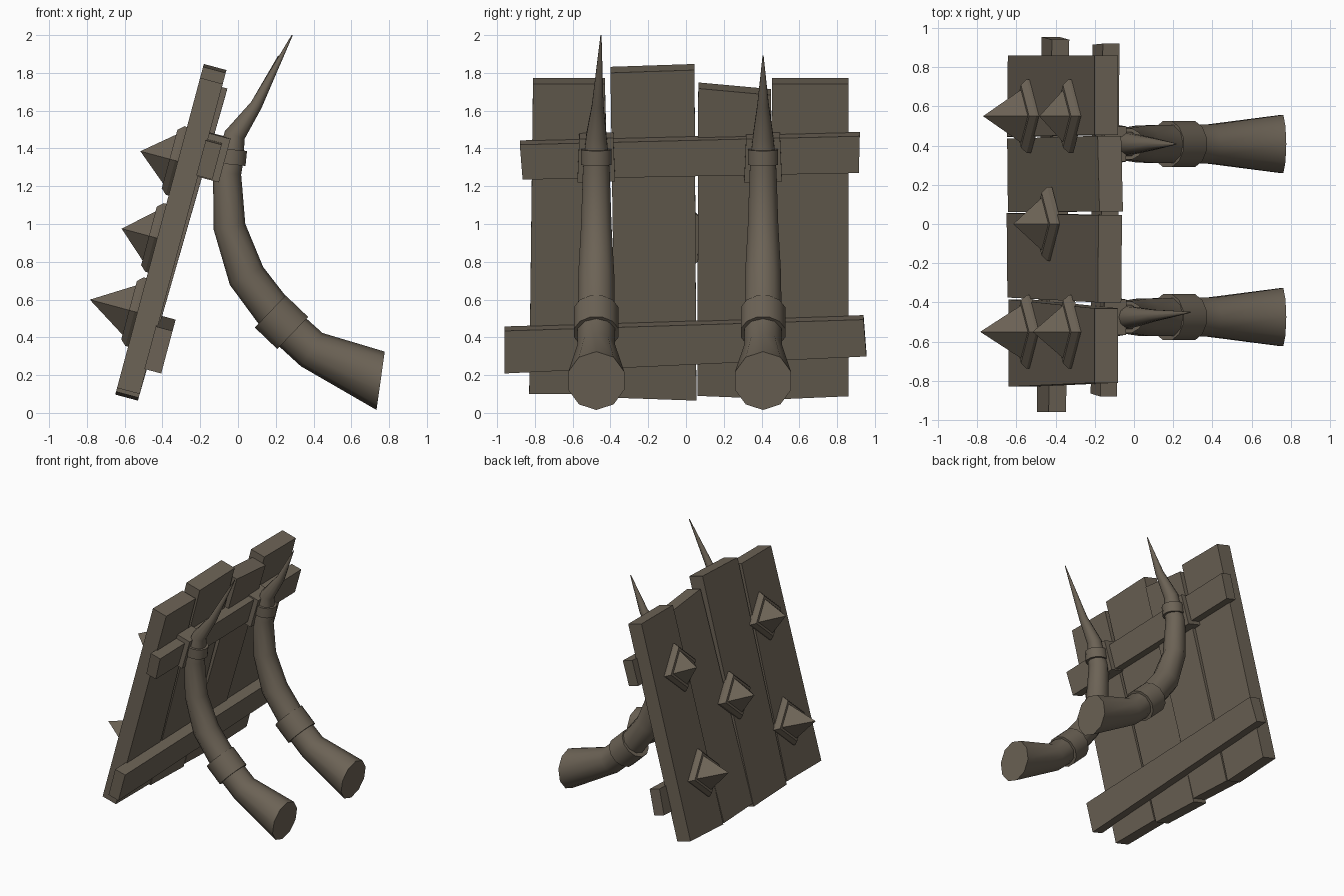
import bpy, math
from mathutils import Vector

if "Cube" in bpy.data.objects:
    bpy.data.objects.remove(bpy.data.objects["Cube"])

wood = bpy.data.materials.new("weathered brown")
wood.diffuse_color = (0.150, 0.124, 0.092, 1)
wood.use_nodes = True
wood.node_tree.nodes["Principled BSDF"].inputs["Base Color"].default_value = wood.diffuse_color

TILT = math.radians(15)
N = Vector((math.cos(TILT), 0, -math.sin(TILT)))   # board normal, toward the horns


def on_board(y, z, d=0.0):
    """Point on the board's horn-side face, pushed d along its normal."""
    return Vector((-0.53 + (z - 0.065) * math.tan(TILT), y, z)) + N * d


def make(name, verts, faces, smooth=False):
    me = bpy.data.meshes.new(name)
    me.from_pydata([tuple(v) for v in verts], [], faces)
    me.materials.append(wood)
    ob = bpy.data.objects.new(name, me)
    bpy.context.collection.objects.link(ob)
    bpy.context.view_layer.objects.active = ob
    ob.select_set(True)
    bpy.ops.object.mode_set(mode='EDIT')
    bpy.ops.mesh.select_all(action='SELECT')
    bpy.ops.mesh.normals_make_consistent(inside=False)
    bpy.ops.object.mode_set(mode='OBJECT')
    if smooth:
        bpy.ops.object.shade_smooth_by_angle(angle=math.radians(42))
    ob.select_set(False)
    return ob


def loft(name, rings, smooth=False):
    """Skin equal-sized rings of points and cap both ends."""
    n = len(rings[0])
    verts = [p for r in rings for p in r]
    faces = [(i * n + j, i * n + (j + 1) % n, (i + 1) * n + (j + 1) % n, (i + 1) * n + j)
             for i in range(len(rings) - 1) for j in range(n)]
    faces.append(tuple(range(n)))
    faces.append(tuple(range(len(verts) - n, len(verts))))
    return make(name, verts, faces, smooth)


def slab(name, corners, d0, d1, top_shift=0.0):
    """Plank from four (y, z) corners: two bottom, then two top."""
    shift = (0, 0, top_shift, top_shift)
    loft(name, [[on_board(y, z, d + s) for (y, z), s in zip(corners, shift)] for d in (d0, d1)])


# Uneven planks
slab("plank_1", [(-.83, .10), (-.385, .10), (-.43, 1.742), (-.81, 1.742)], -.124, 0)
slab("plank_2", [(-.375, .08), (.055, .065), (.045, 1.815), (-.40, 1.80)], -.124, 0)
slab("plank_3", [(.06, .09), (.435, .075), (.45, 1.69), (.065, 1.725)], -.124, 0, .03)
slab("plank_4", [(.445, .07), (.86, .088), (.86, 1.742), (.455, 1.742)], -.124, 0)

# Cross bars
slab("lower_bar", [(-.96, .23), (.955, .32), (.94, .515), (-.96, .455)], -.01, .082)
slab("upper_bar", [(-.865, 1.255), (.915, 1.29), (.92, 1.485), (-.88, 1.44)], -.01, .078)


def frame_ring(c, t, r, n=10):
    """Circle of n points around c, square to direction t in the xz plane."""
    side = Vector((0, 1, 0))
    up = side.cross(t).normalized()
    return [c + side * (r * math.cos(a)) + up * (r * math.sin(a))
            for a in (2 * math.pi * (k + .5) / n for k in range(n))]


def band(name, c, t, length, r):
    t = t.normalized()
    loft(name, [frame_ring(c + t * s, t, r, 12) for s in (-length / 2, length / 2)], True)


# Horn path: x, z, radius
PATH = [(.755, .17, .156), (.39, .335, .105), (.23, .48, .103), (.045, .725, .100),
        (-.045, .985, .085), (-.058, 1.27, .075), (-.035, 1.36, .068),
        (-.018, 1.47, .056), (.097, 1.63, .032), (.287, 2.0, .003)]

for label, y, tip_y, tip in (("left", -.475, -.45, (.287, 2.0)), ("right", .408, .408, (.215, 1.89))):
    path = PATH[:-1] + [(*tip, .003)]
    pts = [Vector((x, y, z)) for x, z, r in path]
    pts[-1].y = tip_y
    pts[-2].y = y * .7 + tip_y * .3
    rings = []
    for i, p in enumerate(pts):
        a = (p - pts[max(i - 1, 0)]).normalized()
        b = (pts[min(i + 1, len(pts) - 1)] - p).normalized()
        t = Vector((-.99, 0, .14)) if i == 0 else a + b
        t.y = 0
        rings.append(frame_ring(p, t.normalized(), path[i][2]))
    loft(label + "_horn", rings, True)
    # Bands around the horn and the strap block on the upper bar
    band(label + "_lower_band", Vector((.23, .48, y)).xzy, Vector((-.12, 0, .115)), .165, .122)
    band(label + "_upper_band", Vector((-.036, 1.355, y)).xzy, Vector((.1, 0, 1)), .08, .083)
    slab(label + "_strap", [(y - .10, 1.25), (y + .10, 1.255), (y + .09, 1.485), (y - .09, 1.48)],
         0, .115)

# Spikes on the outer face: y, z, height of tip
for i, (y, z, h) in enumerate([(.55, .50, .245), (-.55, .50, .26), (0, .893, .195),
                               (.55, 1.30, .17), (-.55, 1.30, .205)]):
    base = on_board(y, z, -.124)
    u = Vector((math.sin(TILT), 0, math.cos(TILT)))
    v = Vector((0, 1, 0))

    def diamond(r, d):
        return [base - N * d + w * r for w in (u, v, -u, -v)]

    loft(f"spike_plate_{i + 1}", [diamond(.188, -.01), diamond(.188, .015), diamond(.16, .045)])
    make(f"spike_{i + 1}", diamond(.138, .04) + [base - N * h],
         [(0, 1, 2, 3)] + [(k, (k + 1) % 4, 4) for k in range(4)])
